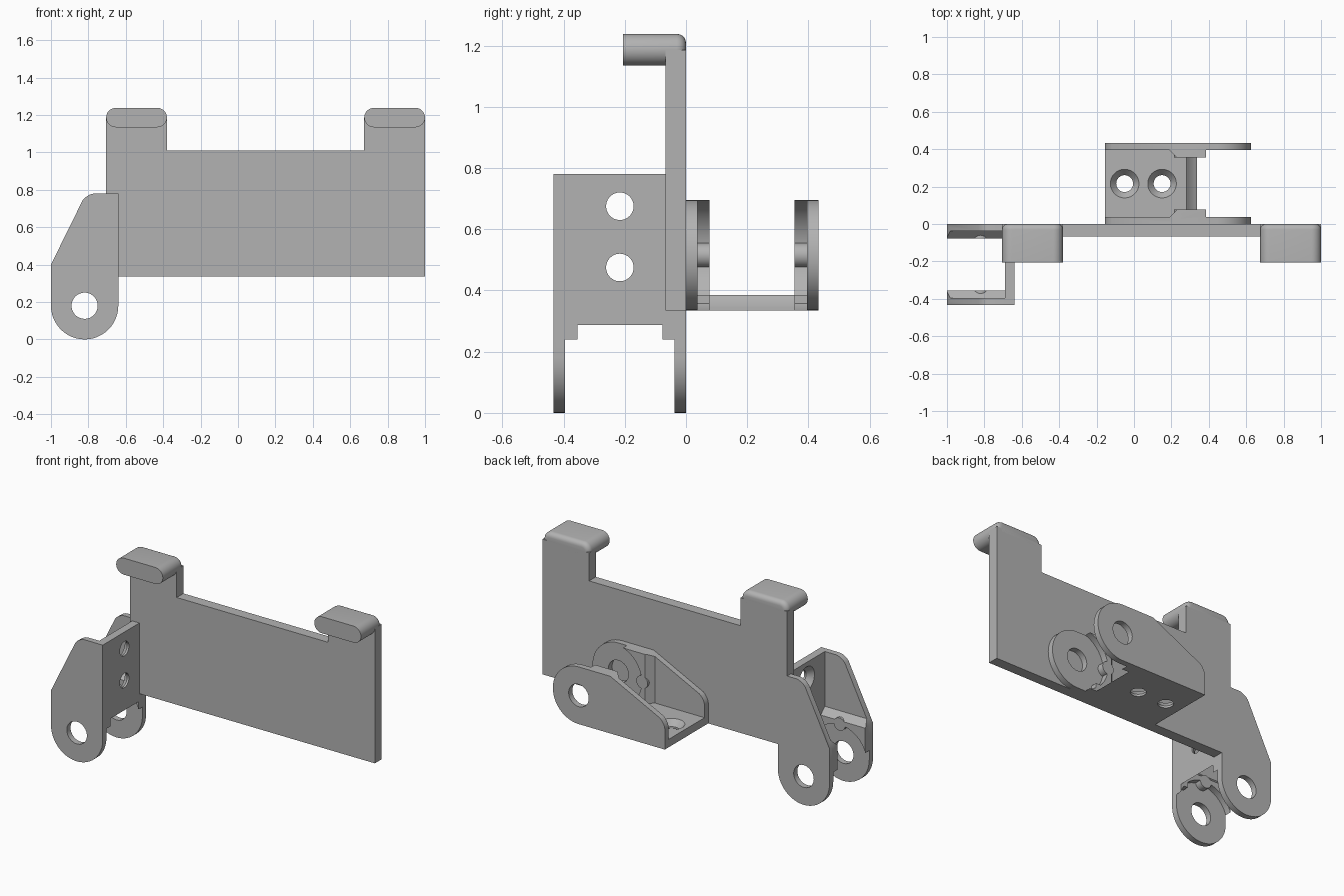
import bpy, bmesh
from math import sin, cos, pi, radians
from mathutils import Matrix

cube = bpy.data.objects.get("Cube")
if cube:
    bpy.data.objects.remove(cube, do_unlink=True)

grey = bpy.data.materials.new("plain_grey")
grey.use_nodes = True
grey.diffuse_color = (0.45, 0.45, 0.45, 1)
grey.node_tree.nodes["Principled BSDF"].inputs["Base Color"].default_value = (0.45, 0.45, 0.45, 1)


def arc(cx, cy, r, start, end, n=24):
    angles = [radians(start + (end - start) * i / n) for i in range(n + 1)]
    return [(cx + r * cos(a), cy + r * sin(a)) for a in angles]


def circle(cx, cy, r, n=48):
    return arc(cx, cy, r, 0, 360, n)[:-1]


def prism(name, outline, low, high, axes="xyz", end_scale=1.0):
    """Extrude a 2D outline; axes names the two outline axes, then the depth axis."""
    bm = bmesh.new()
    cx = sum(p[0] for p in outline) / len(outline)
    cy = sum(p[1] for p in outline) / len(outline)
    rings = []
    for depth, s in ((low, 1.0), (high, end_scale)):
        ring = []
        for a, b in outline:
            values = dict(zip(axes, (cx + (a - cx) * s, cy + (b - cy) * s, depth)))
            ring.append(bm.verts.new((values["x"], values["y"], values["z"])))
        rings.append(ring)
        bm.faces.new(ring)
    for i in range(len(outline)):
        j = (i + 1) % len(outline)
        bm.faces.new((rings[0][i], rings[0][j], rings[1][j], rings[1][i]))
    bmesh.ops.recalc_face_normals(bm, faces=bm.faces)
    mesh = bpy.data.meshes.new(name)
    bm.to_mesh(mesh)
    bm.free()
    obj = bpy.data.objects.new(name, mesh)
    bpy.context.collection.objects.link(obj)
    mesh.materials.append(grey)
    return obj


def box(name, x, y, z):
    return prism(name, [(x[0], y[0]), (x[1], y[0]), (x[1], y[1]), (x[0], y[1])], *z)


def bake(obj):
    bpy.context.view_layer.update()
    evaluated = obj.evaluated_get(bpy.context.evaluated_depsgraph_get())
    mesh = bpy.data.meshes.new_from_object(evaluated)
    obj.modifiers.clear()
    obj.data = mesh


def combine(obj, other, operation):
    mod = obj.modifiers.new("combine", "BOOLEAN")
    mod.operation = operation
    mod.solver = "EXACT"
    mod.object = other
    bake(obj)
    bpy.data.objects.remove(other, do_unlink=True)


def finish(obj):
    obj.data.shade_smooth()
    obj.data.set_sharp_from_angle(angle=radians(32))


# Bracket frame: x runs from the rounded tip, y up from the web, z across
LENGTH, HEIGHT, WIDTH, WALL, PAD = 0.78, 0.36, 0.432, 0.037, 0.077
PIVOT = (0.18, 0.18)
cheek_outline = arc(*PIVOT, 0.18, 270, 90) + [
    (0.4, HEIGHT), (0.745, 0.19), (0.758, 0.178), (0.77, 0.16),
    (0.777, 0.145), (LENGTH, 0.13), (LENGTH, 0)]


def make_bracket(name):
    # Web with a rounded clearance at its end
    bracket = box(name, (0.285, LENGTH), (0, 0.05), (0.01, WIDTH - 0.01))
    combine(bracket, prism("clearance", circle(*PIVOT, 0.21), PAD, WIDTH - PAD), "DIFFERENCE")

    for side in (0, 1):
        def across(w):
            return WIDTH - w if side else w
        # Thicker pad on the inside of each cheek, cut round the pivot
        profile = [(0.18, across(0.02)), (0.18, across(PAD)), (0.395, across(PAD)),
                   (0.435, across(WALL)), (0.435, across(0.02))]
        pad = prism("pad", profile, -0.1, 0.5, "xzy")
        combine(pad, prism("limit", cheek_outline, -0.1, 0.6), "INTERSECT")
        combine(pad, prism("round_cut", circle(*PIVOT, 0.19), -0.1, 0.6), "DIFFERENCE")
        tongue = prism("tongue", circle(0.372, PIVOT[1], 0.04, 24),
                       *sorted((across(0.02), across(PAD))))
        combine(pad, tongue, "UNION")
        cheek = prism("cheek", cheek_outline, *sorted((across(0), across(WALL))))
        combine(cheek, pad, "UNION")
        combine(bracket, cheek, "UNION")

    combine(bracket, prism("pivot_hole", circle(*PIVOT, 0.07), -0.1, 0.6), "DIFFERENCE")
    # Countersunk screw holes through the web
    for x in (0.475, 0.675):
        ring = circle(x, WIDTH / 2, 0.045)
        combine(bracket, prism("screw_hole", ring, -0.1, 0.1, "xzy"), "DIFFERENCE")
        sink = prism("countersink", circle(x, WIDTH / 2, 0.085), 0.06, 0.01, "xzy", 0.5)
        combine(bracket, sink, "DIFFERENCE")
    return bracket


back_bracket = make_bracket("back_bracket")
side_bracket = back_bracket.copy()
side_bracket.data = back_bracket.data.copy()
side_bracket.name = "side_bracket"
bpy.context.collection.objects.link(side_bracket)
back_bracket.data.transform(Matrix((
    (-1, 0, 0, 0.625), (0, 0, 1, 0), (0, 1, 0, 0.335), (0, 0, 0, 1))))
side_bracket.data.transform(Matrix((
    (0, -1, 0, -0.64), (0, 0, -1, 0), (1, 0, 0, 0), (0, 0, 0, 1))))
finish(back_bracket)
finish(side_bracket)

# Back plate with two upright tabs
LEFT, RIGHT, TAB = -0.705, 1.0, 0.325
BOTTOM, SHOULDER, MID, R = 0.335, 1.01, 1.186, 0.052
plate = prism("back_plate", [
    (LEFT, BOTTOM), (RIGHT, BOTTOM), (RIGHT, MID), (RIGHT - TAB, MID),
    (RIGHT - TAB, SHOULDER), (LEFT + TAB, SHOULDER), (LEFT + TAB, MID), (LEFT, MID)],
    -0.067, 0, "xzy")
finish(plate)

# Rounded hooks reaching forward from the tabs
for name, x0 in (("right_hook", LEFT), ("left_hook", RIGHT - TAB)):
    outline = arc(x0 + R, MID, R, 90, 270, 16) + arc(x0 + TAB - R, MID, R, -90, 90, 16)
    hook = prism(name, outline, -0.205, 0, "xzy")
    bm = bmesh.new()
    bm.from_mesh(hook.data)
    rim = [e for e in bm.edges if all(v.co.y > -0.001 for v in e.verts)]
    bmesh.ops.bevel(bm, geom=rim, offset=0.03, segments=5, profile=0.5, affect="EDGES")
    bm.to_mesh(hook.data)
    bm.free()
    finish(hook)
